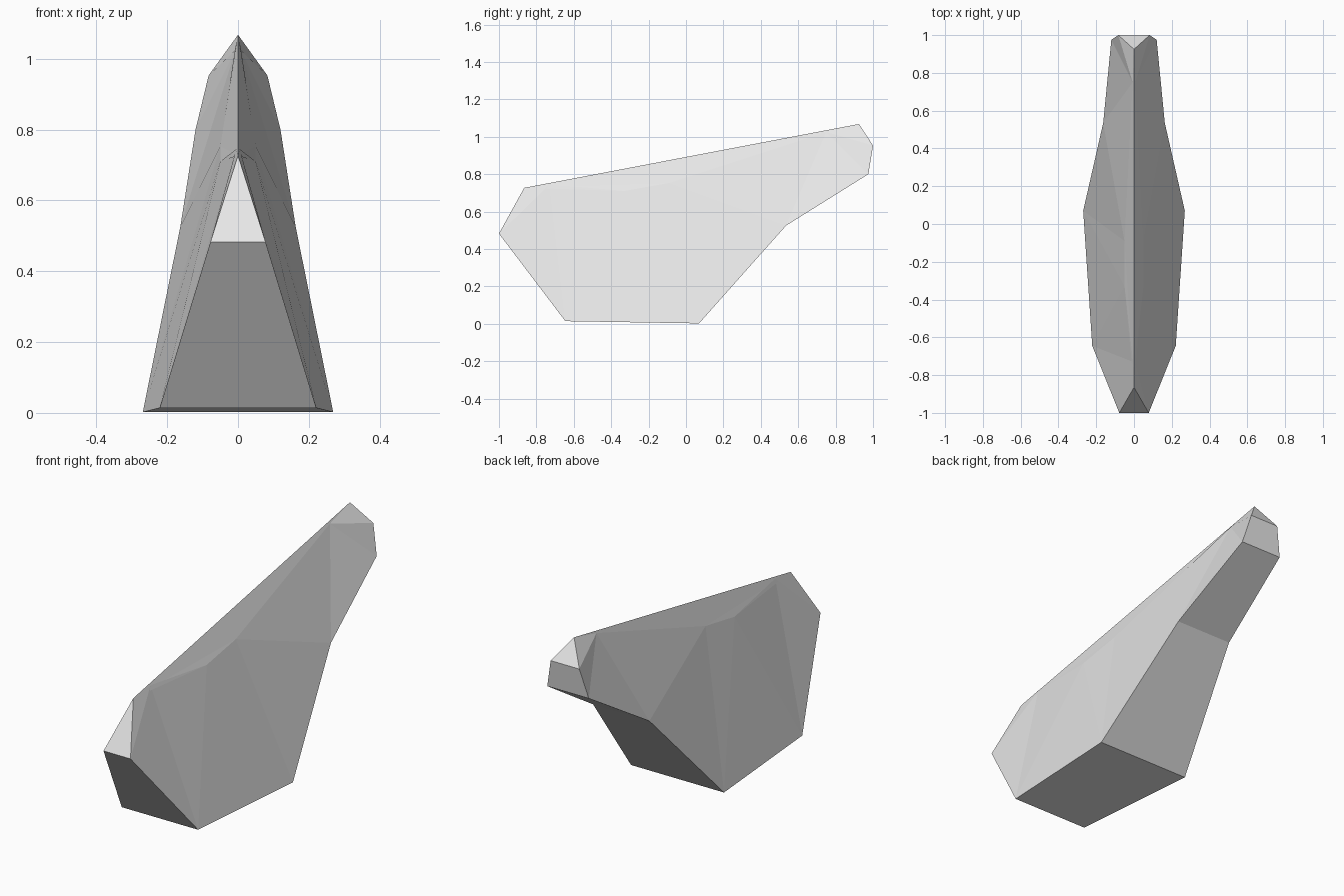
import bpy
import bmesh

cube = bpy.data.objects.get("Cube")
if cube:
    bpy.data.objects.remove(cube, do_unlink=True)

# Plain light grey
grey = bpy.data.materials.new("light_grey")
grey.use_nodes = True
colour = (0.8, 0.8, 0.8, 1)
grey.diffuse_color = colour
grey.node_tree.nodes["Principled BSDF"].inputs["Base Color"].default_value = colour

# Ridge ends on the centre plane
ridge = {"front_top": (0, -0.865, 0.727), "back_top": (0, 0.925, 1.068)}

# Paired corners: the lower outline from nose to tail, then the upper flank
outline = {
    "nose": (0.078, -1.0, 0.482),
    "keel_front": (0.221, -0.645, 0.014),
    "keel_back": (0.269, 0.07, 0.002),
    "waist": (0.163, 0.535, 0.525),
    "tail_low": (0.12, 0.975, 0.80),
    "tail_high": (0.083, 1.0, 0.953),
}
flank = {
    "brow": (0.005, -0.73, 0.745),
    "bulge_front": (0.05, -0.33, 0.71),
    "bulge_back": (0.05, -0.09, 0.753),
    "neck": (0.007, 0.75, 1.025),
}

# Facets of one side
facets = [
    "front_top nose brow", "brow nose keel_front",
    "brow keel_front bulge_front", "bulge_front keel_front keel_back",
    "bulge_front keel_back bulge_back", "bulge_back keel_back waist",
    "bulge_back waist neck", "neck waist tail_low",
    "neck tail_low tail_high", "neck tail_high back_top",
    "front_top brow bulge_front", "front_top bulge_front bulge_back",
    "front_top bulge_back back_top", "back_top bulge_back neck",
]

bm = bmesh.new()
centre = {name: bm.verts.new(p) for name, p in ridge.items()}
sides = []
for s in (1, -1):
    side = dict(centre)
    for name, (x, y, z) in {**outline, **flank}.items():
        side[name] = bm.verts.new((s * x, y, z))
    sides.append(side)
    for facet in facets:
        bm.faces.new([side[n] for n in facet.split()])

# Front, underside and tail panels spanning both sides
a, b = sides
names = list(outline)
for p, q in zip(names, names[1:]):
    bm.faces.new((a[p], a[q], b[q], b[p]))
bm.faces.new((centre["front_top"], a["nose"], b["nose"]))
bm.faces.new((centre["back_top"], b["tail_high"], a["tail_high"]))
bmesh.ops.recalc_face_normals(bm, faces=bm.faces)

mesh = bpy.data.meshes.new("faceted_body")
bm.to_mesh(mesh)
bm.free()
mesh.materials.append(grey)
body = bpy.data.objects.new("faceted_body", mesh)
bpy.context.collection.objects.link(body)
